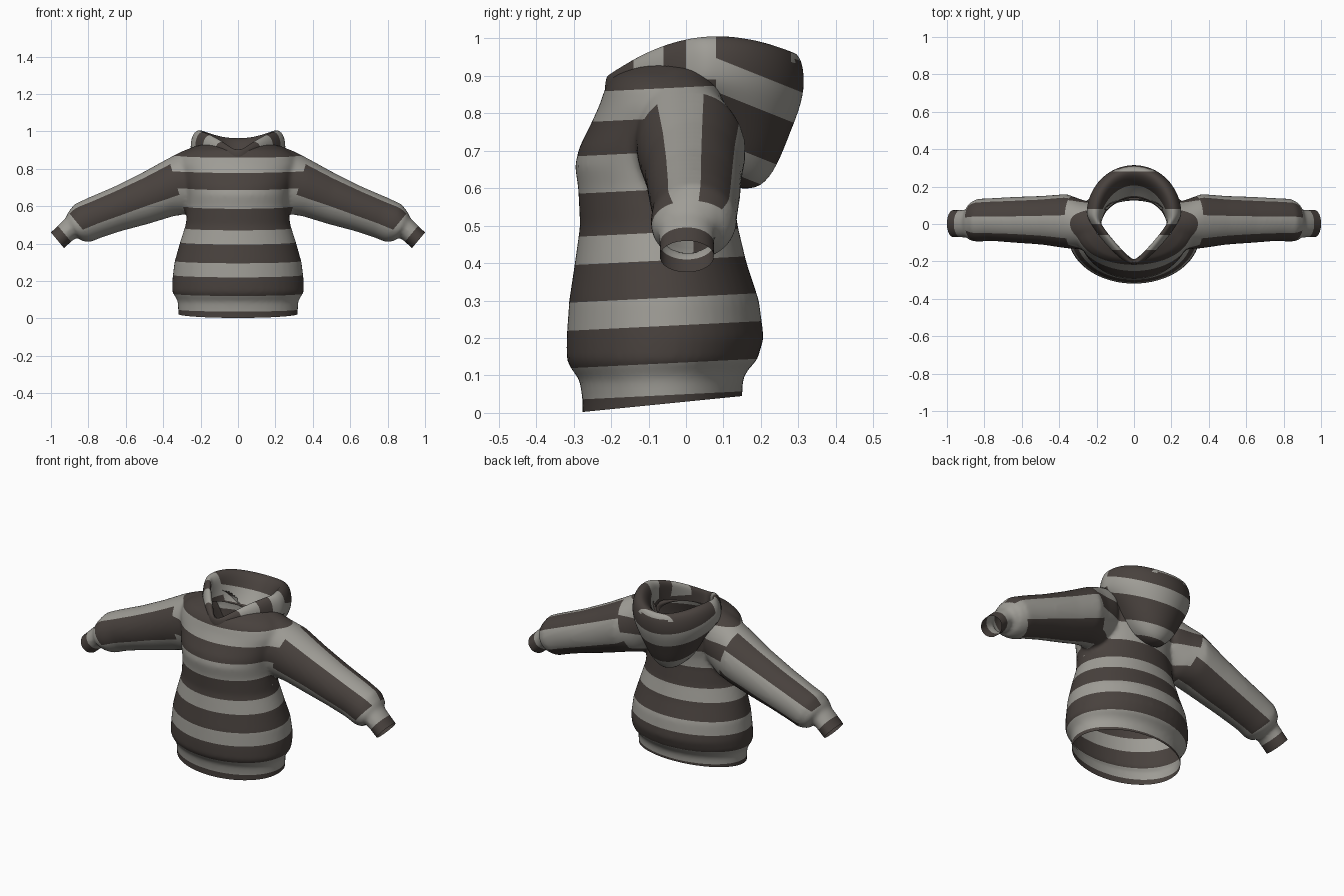
import bpy, bmesh
from math import sin, cos, pi, radians, atan2, degrees, sqrt
from mathutils import Vector

if "Cube" in bpy.data.objects:
    bpy.data.objects.remove(bpy.data.objects["Cube"])


def material(name, rgb):
    m = bpy.data.materials.new(name)
    m.use_nodes = True
    m.diffuse_color = (*rgb, 1)
    b = m.node_tree.nodes["Principled BSDF"]
    b.inputs["Base Color"].default_value = (*rgb, 1)
    b.inputs["Roughness"].default_value = 0.9
    return m


DARK, LIGHT = 0, 1
MATERIALS = [material("dark_brown_knit", (0.065, 0.053, 0.047)),
             material("light_grey_knit", (0.345, 0.335, 0.305))]


def loft(bm, rings, capped):
    """Skin a list of closed point rings."""
    rows = [[bm.verts.new(p) for p in ring] for ring in rings]
    n = len(rows[0])
    for a, b in zip(rows, rows[1:]):
        for i in range(n):
            j = (i + 1) % n
            bm.faces.new((a[i], a[j], b[j], b[i]))
    if capped:
        bm.faces.new(rows[0][::-1])
        bm.faces.new(rows[-1])
    bmesh.ops.recalc_face_normals(bm, faces=bm.faces[:])


def make_object(name, bm):
    me = bpy.data.meshes.new(name)
    bm.to_mesh(me)
    bm.free()
    ob = bpy.data.objects.new(name, me)
    bpy.context.collection.objects.link(ob)
    return ob


def bake_modifiers(ob):
    bpy.context.view_layer.update()
    dg = bpy.context.evaluated_depsgraph_get()
    me = bpy.data.meshes.new_from_object(ob.evaluated_get(dg))
    ob.modifiers.clear()
    ob.data = me
    for m in MATERIALS:
        me.materials.append(m)


def cut(bm, normal, offset, where=None, origin=None, trim=False):
    """Cut along a plane, in one region if asked; trim drops the far side."""
    no = Vector(normal)
    co = origin if origin else no * (offset / no.length_squared)
    geom = set()
    for f in bm.faces:
        if where is None or where(f.calc_center_median()):
            geom.update([f, *f.edges, *f.verts])
    bmesh.ops.bisect_plane(bm, geom=list(geom), dist=1e-5, plane_co=co,
                           plane_no=no, clear_outer=trim)


def paint(ob, bm, rule):
    for f in bm.faces:
        f.material_index = rule(f.calc_center_median())
    bm.to_mesh(ob.data)
    bm.free()
    bpy.ops.object.select_all(action="DESELECT")
    ob.select_set(True)
    bpy.context.view_layer.objects.active = ob
    bpy.ops.object.shade_smooth_by_angle(angle=radians(50))


SEG = 48
ANGLES = [2 * pi * i / SEG for i in range(SEG)]

# Torso sections: height, half width, front y, back y
TORSO = [(-.06, .32, -.275, .15), (.04, .32, -.277, .15), (.09, .322, -.285, .152),
         (.115, .335, -.305, .165), (.14, .352, -.319, .19), (.2, .352, -.319, .208),
         (.3, .34, -.312, .195), (.4, .312, -.297, .162), (.5, .28, -.283, .138),
         (.6, .268, -.288, .125), (.66, .272, -.297, .128), (.71, .285, -.285, .135),
         (.77, .3, -.255, .135), (.82, .315, -.232, .135), (.87, .305, -.215, .13),
         (.9, .265, -.195, .125), (.925, .21, -.15, .115), (.94, .15, -.1, .09)]
# Sleeve sections: top x, top z, bottom x, bottom z, front y, back y
SLEEVE = [(.22, .925, .18, .62, -.13, .11), (.30, .893, .26, .56, -.135, .13),
          (.37, .857, .35, .545, -.13, .16), (.51, .78, .48, .505, -.11, .15),
          (.66, .705, .62, .468, -.1, .145), (.80, .645, .73, .432, -.09, .138),
          (.875, .61, .79, .408, -.095, .135), (.91, .565, .835, .412, -.09, .115),
          (.918, .54, .855, .436, -.073, .08), (.95, .51, .88, .42, -.072, .076),
          (1.0, .46, .93, .375, -.072, .076), (1.05, .42, .98, .335, -.072, .076)]


def torso_ring(z, w, front, back):
    return [(w * sin(a), (front + back) / 2 - (back - front) / 2 * cos(a), z) for a in ANGLES]


def sleeve_ring(side, tx, tz, bx, bz, front, back):
    ring = []
    for a in ANGLES:
        k = (1 + sin(a)) / 2
        ring.append((side * (bx + (tx - bx) * k),
                     (front + back) / 2 + (back - front) / 2 * cos(a),
                     bz + (tz - bz) * k))
    return ring


# Body: torso and both sleeves fused into one soft shell
bm = bmesh.new()
loft(bm, [torso_ring(*r) for r in TORSO], True)
for side in (-1, 1):
    part = bmesh.new()
    loft(part, [sleeve_ring(side, *r) for r in SLEEVE], True)
    tmp = bpy.data.meshes.new("sleeve_part")
    part.to_mesh(tmp)
    part.free()
    bm.from_mesh(tmp)
    bpy.data.meshes.remove(tmp)
body = make_object("sweater_body", bm)
remesh = body.modifiers.new("fuse", "REMESH")
remesh.mode = "VOXEL"
remesh.voxel_size = 0.012
soften = body.modifiers.new("soften", "SMOOTH")
soften.factor = 0.5
soften.iterations = 6
bake_modifiers(body)

BODY_BANDS = (.05, .135, .235, .31, .41, .485, .60, .70, .79, .87)
SLEEVE_BANDS = (32, 80, 128, 202, 270, 330)
CUFF_START, CUFF_TIP, CUFF_END = .335, .425, .476


def is_arm(p):
    """Outside the slanted armhole seam, but not on the wide hips."""
    x = abs(p.x)
    return x - .3 * p.z > .115 and (p.z > .53 or x > .4)


def along_cuff(p):
    return .77 * abs(p.x) - .64 * p.z


def sleeve_axis_z(x):
    return .705 - .39 * (abs(x) - .35)


def in_neck_hole(p):
    c = (-.03 - p.y) / .17
    if p.z < .8 or abs(c) >= 1:
        return False
    return abs(p.x) < .205 * sqrt(1 - c * c) * (1 - .55 * max(c, 0))


def body_rule(p):
    if not is_arm(p):
        return sum(p.z - .05 * p.y > b for b in BODY_BANDS) % 2
    d = along_cuff(p)
    if d > CUFF_START:
        return DARK if d > CUFF_TIP else LIGHT
    angle = degrees(atan2(p.z - sleeve_axis_z(p.x), p.y - .02)) % 360
    band = sum(angle > b for b in SLEEVE_BANDS)
    return LIGHT if band % 2 == 0 else DARK


bm = bmesh.new()
bm.from_mesh(body.data)
# Openings at the hem, neck and cuffs
cut(bm, (0, .1, -1), 0, origin=Vector((0, 0, .03)), trim=True)
bmesh.ops.delete(bm, geom=[f for f in bm.faces if in_neck_hole(f.calc_center_median())],
                 context="FACES")
for side in (-1, 1):
    cut(bm, (side * .77, 0, -.64), CUFF_END, trim=True)
    # Armhole seam, cuff rings and lengthwise sleeve stripes
    on_side = lambda p, s=side: p.x * s > .1 and p.z > .5
    on_arm = lambda p, s=side: p.x * s > 0 and is_arm(p)
    on_stripes = lambda p, s=side: p.x * s > 0 and is_arm(p) and along_cuff(p) < CUFF_START
    cut(bm, (side, 0, -.3), .115, on_side)
    for d in (CUFF_START, CUFF_TIP):
        cut(bm, (side * .77, 0, -.64), d, on_arm)
    axis = Vector((side, 0, -.39))
    for deg in SLEEVE_BANDS:
        radial = Vector((0, cos(radians(deg)), sin(radians(deg))))
        cut(bm, axis.cross(radial).normalized(), 0, on_stripes,
            origin=Vector((side * .35, .02, .705)))
# Hoops around the torso
for b in BODY_BANDS:
    cut(bm, (0, -.05, 1), b, lambda p: not is_arm(p))
paint(body, bm, body_rule)

# Hood rings, from the inner neckline over the rolled rim to the hanging tip:
# half width, front y, back y, front z, side z, back z, front taper
HOOD = [(.178, -.188, .14, .83, .87, .82, .7), (.178, -.193, .19, .87, .94, .87, .7),
        (.182, -.198, .235, .893, .985, .94, .65), (.21, -.205, .275, .905, 1.012, .968, .55),
        (.243, -.213, .305, .898, .985, .958, .45), (.255, -.217, .318, .875, .94, .90, .45),
        (.255, -.217, .312, .86, .89, .83, .45), (.235, -.21, .275, .85, .865, .74, .5),
        (.21, -.205, .245, .84, .845, .66, .6), (.19, -.2, .2, .83, .835, .595, .65),
        (.182, -.19, .135, .82, .83, .60, .7)]


def hood_ring(w, front, back, zf, zm, zb, taper):
    ring = []
    for a in ANGLES:
        c = cos(a)
        ring.append((w * sin(a) * (1 - taper * max(c, 0)),
                     (front + back) / 2 - (back - front) / 2 * c,
                     zm + (zf - zb) / 2 * c + ((zf + zb) / 2 - zm) * c * c))
    return ring


bm = bmesh.new()
loft(bm, [hood_ring(*r) for r in HOOD], False)
hood = make_object("hood", bm)
hood.modifiers.new("smooth", "SUBSURF").levels = 2
bake_modifiers(hood)

HOOD_BANDS = (.69, .76, .89, .98)
RIM_BANDS = (-.14, -.06, .0, .08)


def on_back_crest(p):
    return p.z > .94 and p.y > .2


def hood_rule(p):
    if on_back_crest(p) and p.y > .28:
        return LIGHT
    if p.y > RIM_BANDS[-1]:
        return sum(p.z + .4 * p.y > b for b in HOOD_BANDS) % 2
    if p.z < .89:
        return DARK
    return sum(p.y > b for b in RIM_BANDS) % 2


bm = bmesh.new()
bm.from_mesh(hood.data)
for b in RIM_BANDS:
    cut(bm, (0, 1, 0), b)
cut(bm, (0, 0, 1), .89, lambda p: p.y < RIM_BANDS[-1])
cut(bm, (0, 1, 0), .28, on_back_crest)
for b in HOOD_BANDS:
    cut(bm, (0, .4, 1), b, lambda p: p.y > RIM_BANDS[-1])
paint(hood, bm, hood_rule)
